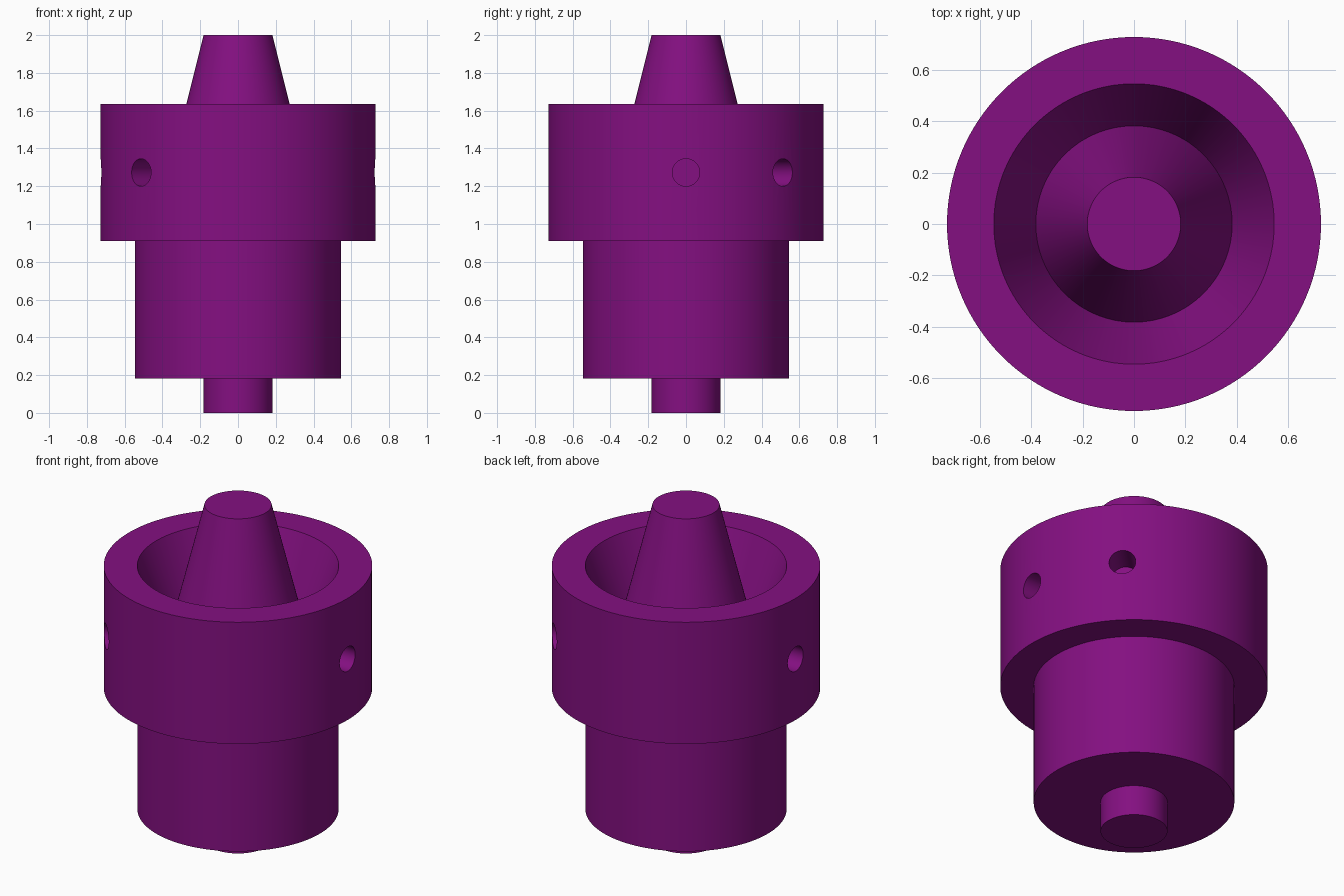
import bpy, bmesh, math
from mathutils import Matrix, Vector

old = bpy.data.objects.get("Cube")
if old:
    bpy.data.objects.remove(old, do_unlink=True)

U = 2.0 / 110          # one design unit; the part is 110 units tall
SEGMENTS = 128

purple = bpy.data.materials.new("purple")
purple.use_nodes = True
colour = (0.23, 0.005, 0.22, 1)
purple.diffuse_color = colour
purple.node_tree.nodes["Principled BSDF"].inputs["Base Color"].default_value = colour


def make_object(name, bm):
    bmesh.ops.recalc_face_normals(bm, faces=bm.faces[:])
    mesh = bpy.data.meshes.new(name)
    bm.to_mesh(mesh)
    bm.free()
    mesh.materials.append(purple)
    ob = bpy.data.objects.new(name, mesh)
    bpy.context.collection.objects.link(ob)
    return ob


def lathe(name, profile):
    """Turn a (radius, height) profile around z, capping both open ends."""
    bm = bmesh.new()
    rings = []
    for r, z in profile:
        rings.append([bm.verts.new((r * U * math.cos(a), r * U * math.sin(a), z * U))
                      for a in (2 * math.pi * i / SEGMENTS for i in range(SEGMENTS))])
    for low, high in zip(rings, rings[1:]):
        for i in range(SEGMENTS):
            j = (i + 1) % SEGMENTS
            bm.faces.new((low[i], low[j], high[j], high[i]))
    bm.faces.new(rings[0])
    bm.faces.new(rings[-1])
    return make_object(name, bm)


# Turned body: stem, barrel, collar, conical bowl and central spike
body = lathe("turned_body", [
    (10, 0), (10, 10),      # stem
    (30, 10), (30, 50),     # barrel
    (40, 50), (40, 90),     # collar
    (30, 90), (21, 66),     # bowl
    (10, 110),              # spike
])

# Blind radial holes in the collar, 10 units deep
bm = bmesh.new()
for degrees in (0, 45, 180, 225):
    a = math.radians(degrees)
    centre = Vector((math.cos(a), math.sin(a), 0)) * 36 * U + Vector((0, 0, 70 * U))
    place = (Matrix.Translation(centre) @ Matrix.Rotation(a, 4, 'Z')
             @ Matrix.Rotation(math.pi / 2, 4, 'Y'))
    bmesh.ops.create_cone(bm, cap_ends=True, segments=48, radius1=4 * U,
                          radius2=4 * U, depth=12 * U, matrix=place)
cutter = make_object("hole_cutter", bm)
cutter.hide_render = True

cut = body.modifiers.new("holes", 'BOOLEAN')
cut.operation = 'DIFFERENCE'
cut.solver = 'EXACT'
cut.object = cutter

bpy.ops.object.select_all(action='DESELECT')
body.select_set(True)
bpy.context.view_layer.objects.active = body
bpy.ops.object.modifier_apply(modifier=cut.name)
bpy.data.objects.remove(cutter, do_unlink=True)
bpy.ops.object.shade_smooth_by_angle(angle=math.radians(30))
